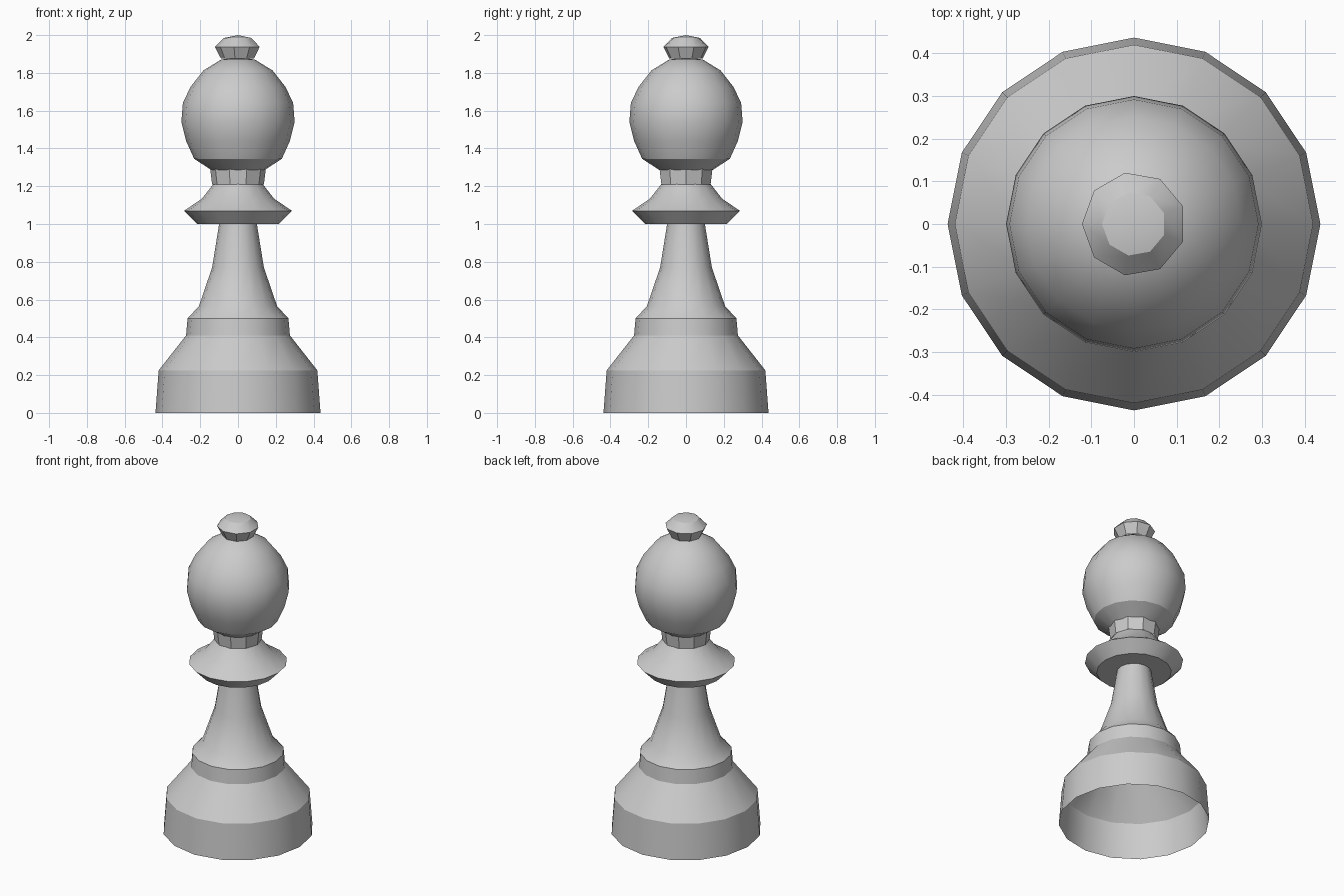
import bpy
import bmesh
from math import pi, sin, cos, radians

if "Cube" in bpy.data.objects:
    bpy.data.objects.remove(bpy.data.objects["Cube"])

grey = bpy.data.materials.new("light grey")
grey.use_nodes = True
colour = (0.6, 0.6, 0.6, 1)
grey.diffuse_color = colour
grey.node_tree.nodes["Principled BSDF"].inputs["Base Color"].default_value = colour


def lathe(name, profile, sides, start=0.0, smooth=30):
    """Spin (radius, height) points, listed bottom to top; radius 0 is a pole."""
    bm = bmesh.new()
    rings = []
    for r, z in profile:
        if r == 0:
            rings.append([bm.verts.new((0, 0, z))] * sides)
        else:
            rings.append([bm.verts.new((r * cos(start + 2 * pi * i / sides),
                                        r * sin(start + 2 * pi * i / sides), z))
                          for i in range(sides)])
    for low, high in zip(rings, rings[1:]):
        for i in range(sides):
            j = (i + 1) % sides
            corners = [low[i], low[j], high[j], high[i]]
            bm.faces.new(list(dict.fromkeys(corners)))
    mesh = bpy.data.meshes.new(name)
    bm.to_mesh(mesh)
    bm.free()
    obj = bpy.data.objects.new(name, mesh)
    bpy.context.collection.objects.link(obj)
    mesh.materials.append(grey)
    bpy.ops.object.select_all(action="DESELECT")
    obj.select_set(True)
    bpy.context.view_layer.objects.active = obj
    if smooth:
        bpy.ops.object.shade_smooth_by_angle(angle=radians(smooth))
    return obj


# Hollow foot, step and tapering stem
lathe("base_and_stem", [(0.437, 0), (0.42, 0.225), (0.275, 0.41), (0.267, 0.5),
                        (0.207, 0.565), (0.137, 0.77), (0.1, 1.0)], 16)

# Flared collar with a flat underside
lathe("collar", [(0.1, 1.0), (0.217, 1.0), (0.285, 1.07),
                 (0.19, 1.135), (0.128, 1.215)], 16)

# Faceted neck ring
lathe("neck", [(0.137, 1.21), (0.147, 1.29)], 10, smooth=0)

# Rounded head
lathe("head", [(0.14, 1.285), (0.232, 1.345), (0.275, 1.44), (0.3, 1.54),
               (0.292, 1.64), (0.252, 1.725), (0.183, 1.813),
               (0.09, 1.87), (0, 1.885)], 16)

# Small nine-sided finial
lathe("finial", [(0.09, 1.875), (0.122, 1.938), (0.075, 1.985), (0, 2.0)], 9, start=pi)
